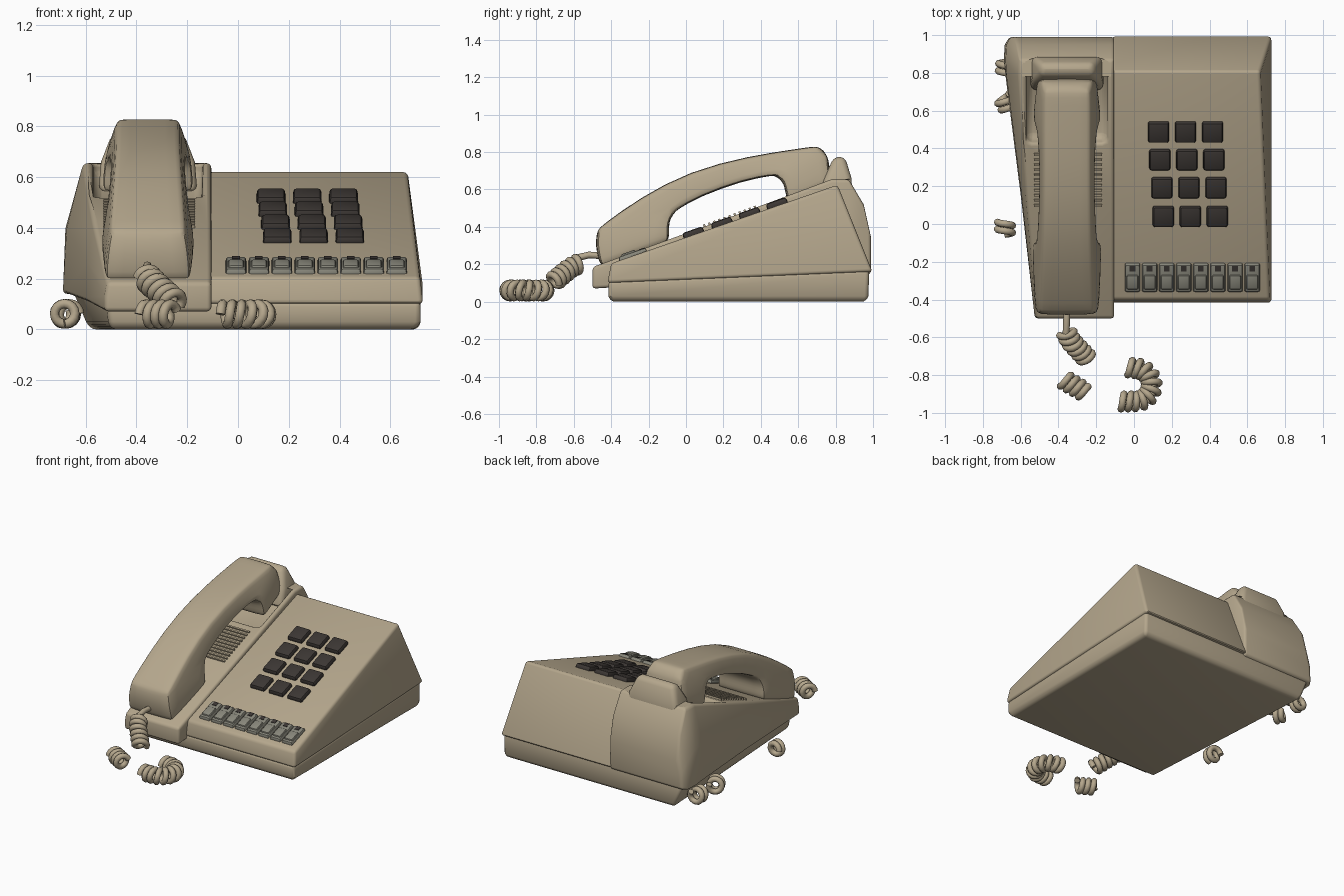
import bpy, bmesh, math
from mathutils import Vector, Matrix

if "Cube" in bpy.data.objects:
    bpy.data.objects.remove(bpy.data.objects["Cube"])

def material(name, rgb):
    m = bpy.data.materials.new(name)
    m.diffuse_color = (*rgb, 1)
    m.use_nodes = True
    m.node_tree.nodes["Principled BSDF"].inputs["Base Color"].default_value = m.diffuse_color
    return m

TAN = material("tan plastic", (0.46, 0.385, 0.265))
DARK = material("dark brown keys", (0.045, 0.038, 0.034))
GREY = material("grey keys", (0.25, 0.245, 0.20))
TILT = math.atan2(0.42, 1.20)          # slope of the key panel

def panel_z(y):
    return 0.20 + (y + 0.40) * 0.35

def activate(ob):
    bpy.ops.object.select_all(action='DESELECT')
    ob.select_set(True)
    bpy.context.view_layer.objects.active = ob

def finish(ob, angle=35):
    activate(ob)
    bpy.ops.object.convert(target='MESH')
    bpy.ops.object.shade_smooth_by_angle(angle=math.radians(angle))
    return ob

def loft(name, rings, mat, bevel=0.02, seg=3, subdiv=0, cutter=None):
    """Skin a list of equal rings, cap both ends, then round the edges."""
    bm = bmesh.new()
    vr = [[bm.verts.new(p) for p in r] for r in rings]
    n = len(vr[0])
    for a, b in zip(vr, vr[1:]):
        for i in range(n):
            j = (i + 1) % n
            bm.faces.new((a[i], a[j], b[j], b[i]))
    bm.faces.new(vr[0][::-1])
    bm.faces.new(vr[-1])
    bmesh.ops.recalc_face_normals(bm, faces=bm.faces)
    me = bpy.data.meshes.new(name)
    bm.to_mesh(me)
    bm.free()
    ob = bpy.data.objects.new(name, me)
    bpy.context.collection.objects.link(ob)
    me.materials.append(mat)
    if cutter:
        m = ob.modifiers.new("pocket", 'BOOLEAN')
        m.object, m.operation, m.solver = cutter, 'DIFFERENCE', 'EXACT'
    if bevel:
        m = ob.modifiers.new("round", 'BEVEL')
        m.width, m.segments, m.limit_method = bevel, seg, 'ANGLE'
        m.angle_limit = math.radians(32)
    if subdiv:
        m = ob.modifiers.new("smooth", 'SUBSURF')
        m.levels = m.render_levels = subdiv
    return finish(ob)

def slab(name, x, y, z, sx, sy, sz, mat, taper=1.0, bevel=0.008, tilt=TILT):
    """Block lying on the sloped panel, its underside centred on x, y, z."""
    rot = Matrix.Translation((x, y, z)) @ Matrix.Rotation(tilt, 4, 'X')
    rings = []
    for h, k in ((0, 1), (sz, taper)):
        rings.append([rot @ Vector((a * sx * k / 2, b * sy * k / 2, h))
                      for a, b in ((-1, -1), (1, -1), (1, 1), (-1, 1))])
    return loft(name, rings, mat, bevel, 2)

# base tray
loft("base_tray", [
    [(-0.50, -0.40, 0), (0.70, -0.40, 0), (0.71, 0.96, 0), (-0.58, 0.96, 0)],
    [(-0.51, -0.415, 0.03), (0.72, -0.415, 0.03), (0.72, 0.975, 0.03), (-0.60, 0.975, 0.03)],
    [(-0.52, -0.415, 0.11), (0.72, -0.415, 0.11), (0.72, 0.98, 0.17), (-0.66, 0.97, 0.17)]],
    TAN, 0.02)

# wedge housing under the keys
loft("key_housing", [
    [(-0.12, -0.42, 0.10), (-0.12, -0.40, 0.205), (-0.12, 0.81, 0.625), (-0.12, 0.997, 0.16)],
    [(0.73, -0.42, 0.10), (0.718, -0.40, 0.205), (0.668, 0.81, 0.625), (0.73, 0.997, 0.16)]],
    TAN, 0.018)

# handset cradle with an earpiece pocket
pocket = slab("pocket_cutter", -0.355, 0.665, panel_z(0.665) - 0.045, 0.42, 0.44, 0.25, TAN, 1.08, 0.03)
pocket.hide_render = True
pocket.hide_set(True)
stations = [  # y, left bottom, left middle, left top, z bottom, z top
    (-0.50, -0.525, -0.525, -0.515, 0.07, 0.185),
    (0.15, -0.60, -0.595, -0.57, 0.11, 0.42),
    (0.78, -0.68, -0.675, -0.61, 0.14, 0.655),
    (0.87, -0.69, -0.68, -0.605, 0.14, 0.655),
    (0.95, -0.685, -0.675, -0.62, 0.14, 0.52),
    (0.99, -0.66, -0.655, -0.63, 0.15, 0.34)]
loft("cradle", [[(-0.105, y, zb), (-0.105, y, zt), (c, y, zt),
                 (b, y, zb + 0.5 * (zt - zb)), (a, y, zb)]
                for y, a, b, c, zb, zt in stations], TAN, 0.025, 3, 0, pocket)

# hook rest behind the earpiece
loft("hook_rest", [
    [(-0.355 - w, y0, z), (-0.355 + w, y0, z), (-0.355 + w, y1, z), (-0.355 - w, y1, z)]
    for w, y0, y1, z in ((0.195, 0.70, 0.89, 0.54), (0.185, 0.74, 0.885, 0.66),
                         (0.14, 0.79, 0.85, 0.775))], TAN, 0.03)

# handset: outer point, inner point, outer and inner half width
sections = [
    ((-0.46, 0.185), (-0.09, 0.32), 0.175, 0.185),
    ((-0.485, 0.30), (-0.09, 0.38), 0.165, 0.185),
    ((-0.475, 0.39), (-0.09, 0.425), 0.15, 0.178),
    ((-0.25, 0.555), (-0.06, 0.485), 0.138, 0.165),
    ((0.02, 0.70), (0.08, 0.565), 0.128, 0.155),
    ((0.34, 0.78), (0.30, 0.645), 0.125, 0.152),
    ((0.58, 0.815), (0.46, 0.675), 0.125, 0.165),
    ((0.71, 0.835), (0.50, 0.665), 0.122, 0.175),
    ((0.76, 0.78), (0.525, 0.62), 0.14, 0.182),
    ((0.78, 0.63), (0.54, 0.53), 0.165, 0.185)]
loft("handset", [[(-0.355 - wo, *o), (-0.355 + wo, *o), (-0.355 + wi, *i), (-0.355 - wi, *i)]
                 for o, i, wo, wi in sections], TAN, 0.03, 2, 1)

# speaker ribs across the cradle
for k in range(11):
    y = 0.10 + k * 0.027
    slab("speaker_rib", -0.35, y, 0.185 + (y + 0.5) * 0.366 - 0.003, 0.36, 0.011, 0.012, TAN, 1, 0)

# number keys, four rows of three
for r, (y, x0) in enumerate(((0.492, 0.13), (0.345, 0.137), (0.197, 0.148), (0.045, 0.155))):
    for c in range(3):
        slab("number_key", x0 + c * 0.143, y, panel_z(y) - 0.005, 0.116, 0.12, 0.036, DARK, 0.92, 0.012)

# line keys with a small dark window each
for k in range(8):
    x = -0.008 + k * 0.0905
    slab("line_key", x, -0.28, panel_z(-0.28) - 0.005, 0.084, 0.165, 0.028, GREY, 0.9)
    slab("line_key_top", x, -0.305, panel_z(-0.305) + 0.015, 0.066, 0.085, 0.018, GREY, 0.9)
    slab("line_key_window", x, -0.235, panel_z(-0.235) + 0.02, 0.03, 0.03, 0.007, DARK, 1, 0)

def tube(name, pts, radius):
    cu = bpy.data.curves.new(name, 'CURVE')
    cu.dimensions, cu.bevel_depth, cu.bevel_resolution = '3D', radius, 2
    cu.use_fill_caps = True
    sp = cu.splines.new('POLY')
    sp.points.add(len(pts) - 1)
    for p, co in zip(sp.points, pts):
        p.co = (*co, 1)
    cu.materials.append(TAN)
    ob = bpy.data.objects.new(name, cu)
    bpy.context.collection.objects.link(ob)
    return finish(ob, 60)

def coil(name, path, radius=0.04, pitch=0.037, wire=0.019):
    """Helix wound around a polyline."""
    path = [Vector(p) for p in path]
    lengths = [(b - a).length for a, b in zip(path, path[1:])]
    total = sum(lengths)
    steps = int(total / pitch * 16)

    def at(d):
        d = min(max(d, 0), total)
        for a, b, l in zip(path, path[1:], lengths):
            if d <= l:
                return a.lerp(b, d / l)
            d -= l
        return path[-1]

    pts = []
    for i in range(steps + 1):
        d = total * i / steps
        t = (at(d + 0.03) - at(d - 0.03)).normalized()
        side = t.cross(Vector((0, 0, 1))).normalized()
        up = side.cross(t)
        a = math.tau * i / 16
        pts.append(at(d) + radius * (side * math.cos(a) + up * math.sin(a)))
    tube(name, pts, wire)

# cord: stem at the mouthpiece, then separate coiled runs
tube("cord_stem", [(-0.355, -0.44, 0.245), (-0.357, -0.52, 0.25), (-0.36, -0.58, 0.235)], 0.018)
coil("cord_hanging", [(-0.36, -0.57, 0.205), (-0.335, -0.62, 0.18), (-0.25, -0.71, 0.105)])
coil("cord_short", [(-0.37, -0.825, 0.06), (-0.26, -0.89, 0.06)])
arc = [(-0.03, -0.76, 0.06)] + [
    (0.01 + 0.085 * math.cos(a), -0.852 + 0.088 * math.sin(a), 0.06)
    for a in (math.radians(80 - 20 * k) for k in range(9))] + [(-0.07, -0.94, 0.06)]
coil("cord_loop", arc)
coil("cord_left_front", [(-0.683, 0.01, 0.062), (-0.683, -0.055, 0.062)])
coil("cord_left_middle", [(-0.66, 0.605, 0.062), (-0.695, 0.675, 0.062)])
coil("cord_left_back", [(-0.68, 0.79, 0.062), (-0.675, 0.87, 0.062)])
